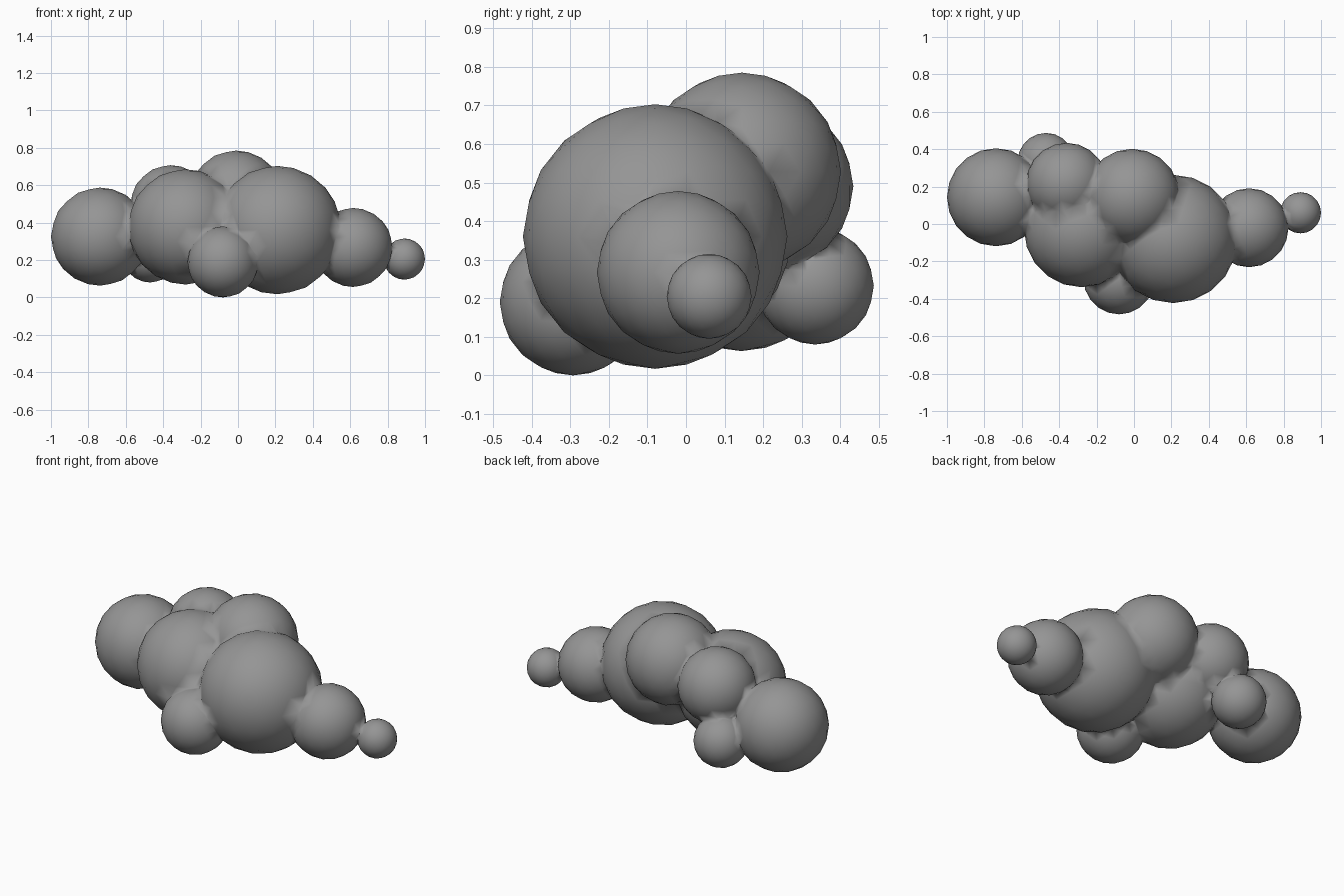
import bpy
import bmesh

cube = bpy.data.objects.get("Cube")
if cube:
    bpy.data.objects.remove(cube, do_unlink=True)

# One flat grey for the whole cloud
grey = bpy.data.materials.new("cloud_grey")
colour = (0.3, 0.3, 0.3, 1.0)
grey.diffuse_color = colour
grey.use_nodes = True
grey.node_tree.nodes["Principled BSDF"].inputs["Base Color"].default_value = colour


def puff(name, centre, radius):
    """Low-poly ball used as one lobe of the cloud."""
    bpy.ops.mesh.primitive_ico_sphere_add(subdivisions=3, radius=radius, location=centre)
    ball = bpy.context.object
    ball.name = name
    ball.data.materials.append(grey)
    return ball


# Main body lobe, then the lobes merged into it from the middle outwards
cloud = puff("cloud", (0.21, -0.08, 0.36), 0.343)
lobes = [
    ("right_body", (-0.28, -0.03, 0.377), 0.308),
    ("top", (-0.01, 0.145, 0.528), 0.257),
    ("right_back", (-0.36, 0.217, 0.49), 0.217),
    ("front_foot", (-0.08, -0.293, 0.19), 0.19),
    ("back_foot", (-0.47, 0.335, 0.232), 0.152),
    ("right_end", (-0.738, 0.143, 0.325), 0.262),
    ("left_side", (0.615, -0.02, 0.267), 0.211),
    ("left_tip", (0.89, 0.06, 0.205), 0.11),
]
for name, centre, radius in lobes:
    lobe = puff(name, centre, radius)
    union = cloud.modifiers.new(name, "BOOLEAN")
    union.operation = "UNION"
    union.solver = "EXACT"
    union.object = lobe
    bpy.context.view_layer.objects.active = cloud
    bpy.ops.object.modifier_apply(modifier=union.name)
    bpy.data.objects.remove(lobe, do_unlink=True)

# Weld slivers along the seams and shade smoothly across them
bm = bmesh.new()
bm.from_mesh(cloud.data)
bmesh.ops.remove_doubles(bm, verts=bm.verts[:], dist=0.012)
bmesh.ops.triangulate(bm, faces=bm.faces[:])
bmesh.ops.recalc_face_normals(bm, faces=bm.faces[:])
for face in bm.faces:
    face.smooth = True
    face.material_index = 0
bm.to_mesh(cloud.data)
bm.free()
